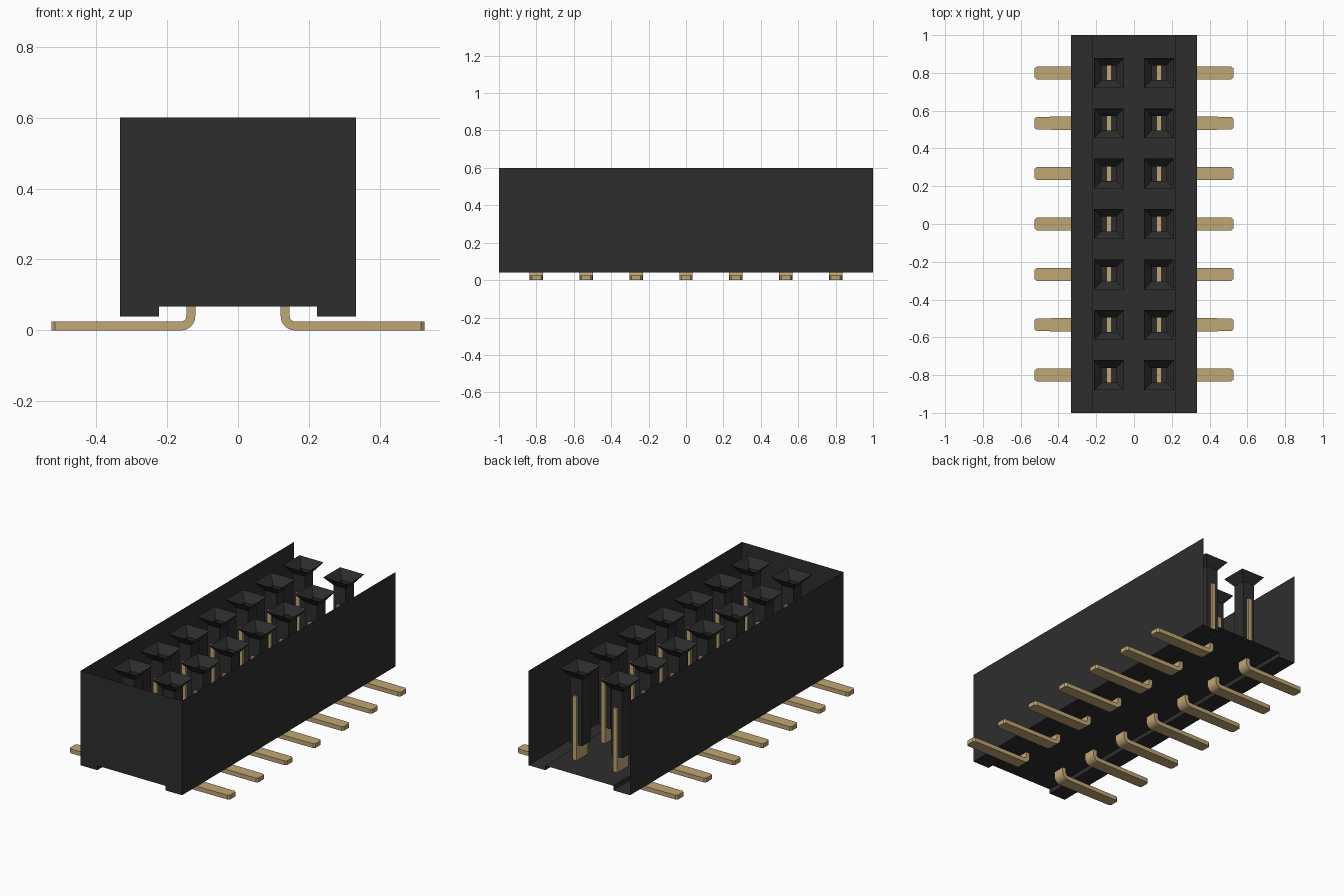
import bpy, bmesh, math

cube = bpy.data.objects.get("Cube")
if cube:
    bpy.data.objects.remove(cube)


def material(name, rgb):
    m = bpy.data.materials.new(name)
    m.use_nodes = True
    m.diffuse_color = (*rgb, 1)
    m.node_tree.nodes["Principled BSDF"].inputs["Base Color"].default_value = (*rgb, 1)
    return m


BLACK = material("black plastic", (0.027, 0.027, 0.027))
GOLD = material("gold metal", (0.53, 0.385, 0.175))


def to_mesh(bm, name, mat):
    mesh = bpy.data.meshes.new(name)
    bm.to_mesh(mesh)
    bm.free()
    mesh.materials.append(mat)
    return mesh


def place(mesh, name, loc=(0, 0, 0), turn=0):
    ob = bpy.data.objects.new(name, mesh)
    ob.location = loc
    ob.rotation_euler.z = turn
    bpy.context.collection.objects.link(ob)
    return ob


def loft(bm, rings):
    """Skin closed rings of points; returns the vertex rings."""
    vs = [[bm.verts.new(p) for p in r] for r in rings]
    for a, b in zip(vs, vs[1:]):
        n = len(a)
        for i in range(n):
            bm.faces.new((a[i], a[(i + 1) % n], b[(i + 1) % n], b[i]))
    return vs


def square(h, z):
    return [(-h, -h, z), (h, -h, z), (h, h, z), (-h, h, z)]


W, TOP, RAIL, FLOOR, STEP = 0.333, 0.6, 0.04, 0.067, 0.223
PITCH, ROW = 0.2667, 0.133

# Housing shell: thin side walls, stepped floor and front wall; top and back open
bm = bmesh.new()
profile = [(-W, TOP), (-W, RAIL), (-STEP, RAIL), (-STEP, FLOOR),
           (STEP, FLOOR), (STEP, RAIL), (W, RAIL), (W, TOP)]
front = [bm.verts.new((x, -1, z)) for x, z in profile]
back = [bm.verts.new((x, 1, z)) for x, z in profile]
for i in range(len(profile) - 1):
    bm.faces.new((front[i], back[i], back[i + 1], front[i + 1]))
bm.faces.new(front)
place(to_mesh(bm, "housing", BLACK), "housing")

# Socket: flared mouth running into a square open tube
bm = bmesh.new()
loft(bm, [square(0.079, TOP), square(0.039, TOP - 0.05), square(0.039, 0.155)])
socket = to_mesh(bm, "socket", BLACK)

# Contact pin: bent lead with a narrowed tip, plus a two-tine fork above the floor
bm = bmesh.new()
T, R, HALF = 0.0127, 0.0275, 0.036
stations = [(0, 0.08, 0, HALF)]                       # x, z, direction angle, half width
for k in range(7):
    a = math.pi / 2 * k / 6
    stations.append((R - R * math.cos(a), T + R - R * math.sin(a), a, HALF))
stations += [(0.382, T, math.pi / 2, 0.034), (0.393, T, math.pi / 2, 0.024)]
rings = []
for x, z, a, h in stations:
    nx, nz = math.cos(a) * T, math.sin(a) * T
    rings.append([(x - nx, -h, z - nz), (x - nx, h, z - nz),
                  (x + nx, h, z + nz), (x + nx, -h, z + nz)])
ends = loft(bm, rings)
bm.faces.new(ends[0])
bm.faces.new(ends[-1])
fork = [(-0.054, 0.068), (0.054, 0.068), (0.054, 0.445), (0.041, 0.445),
        (0.041, 0.15), (-0.041, 0.15), (-0.041, 0.445), (-0.054, 0.445)]
sides = loft(bm, [[(s * T, y, z) for y, z in fork] for s in (-1, 1)])
for ring in sides:
    bm.faces.new(ring)
bmesh.ops.recalc_face_normals(bm, faces=bm.faces)
pin = to_mesh(bm, "contact_pin", GOLD)

# Two rows of seven positions
for i in range(7):
    y = (i - 3) * PITCH
    for side, x, turn in (("left", ROW, 0), ("right", -ROW, math.pi)):
        place(socket, f"socket_{side}_{i + 1}", (x, y, 0))
        place(pin, f"contact_pin_{side}_{i + 1}", (x, y, 0), turn)
